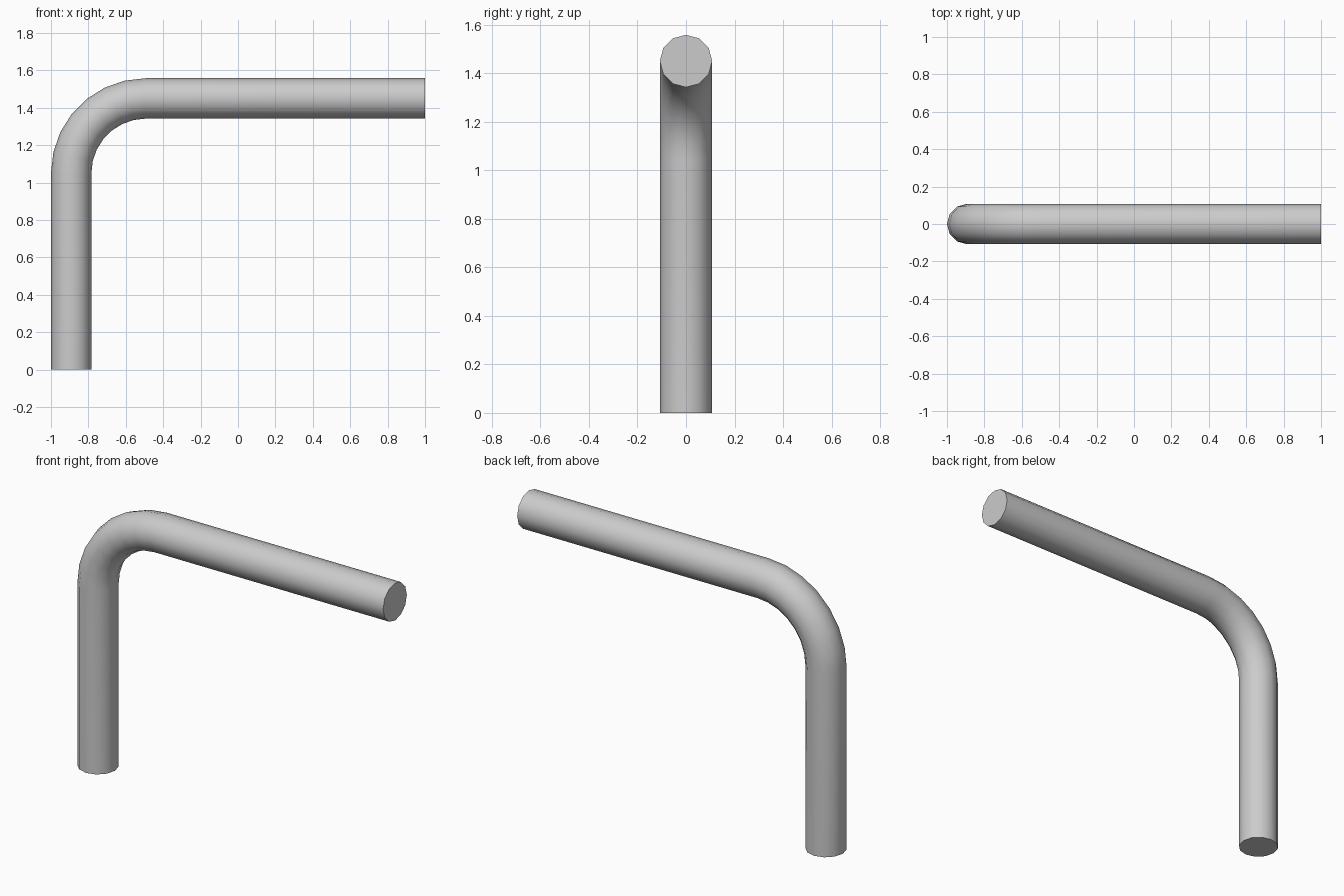
import bpy, bmesh
from math import sin, cos, pi, radians

if "Cube" in bpy.data.objects:
    bpy.data.objects.remove(bpy.data.objects["Cube"])

RADIUS, SIDES = 0.108, 12
BEND, STEPS = 0.40, 7
X_POST, Z_ARM = -0.892, 1.45

# Centre line: upright, quarter bend, horizontal arm (x, z, tilt)
cx, cz = X_POST + BEND, Z_ARM - BEND
path = [(X_POST, 0.0, 0.0)]
for i in range(STEPS + 1):
    a = i / STEPS * pi / 2
    path.append((cx - BEND * cos(a), cz + BEND * sin(a), a))
path.append((1.0, Z_ARM, pi / 2))

# Sweep a ring along the centre line
bm = bmesh.new()
rings = []
for x, z, a in path:
    ring = []
    for k in range(SIDES):
        t = 2 * pi * k / SIDES
        u, v = RADIUS * cos(t), RADIUS * sin(t)
        ring.append(bm.verts.new((x - u * cos(a), v, z + u * sin(a))))
    rings.append(ring)
for r0, r1 in zip(rings, rings[1:]):
    for k in range(SIDES):
        n = (k + 1) % SIDES
        bm.faces.new((r0[k], r0[n], r1[n], r1[k]))

# Flat end caps
bm.faces.new(rings[0])
bm.faces.new(rings[-1])
bmesh.ops.recalc_face_normals(bm, faces=bm.faces)

mesh = bpy.data.meshes.new("bent_pipe")
bm.to_mesh(mesh)
bm.free()
pipe = bpy.data.objects.new("bent_pipe", mesh)
bpy.context.collection.objects.link(pipe)

# Smooth sides, crisp ends
bpy.context.view_layer.objects.active = pipe
pipe.select_set(True)
bpy.ops.object.shade_smooth_by_angle(angle=radians(40))
